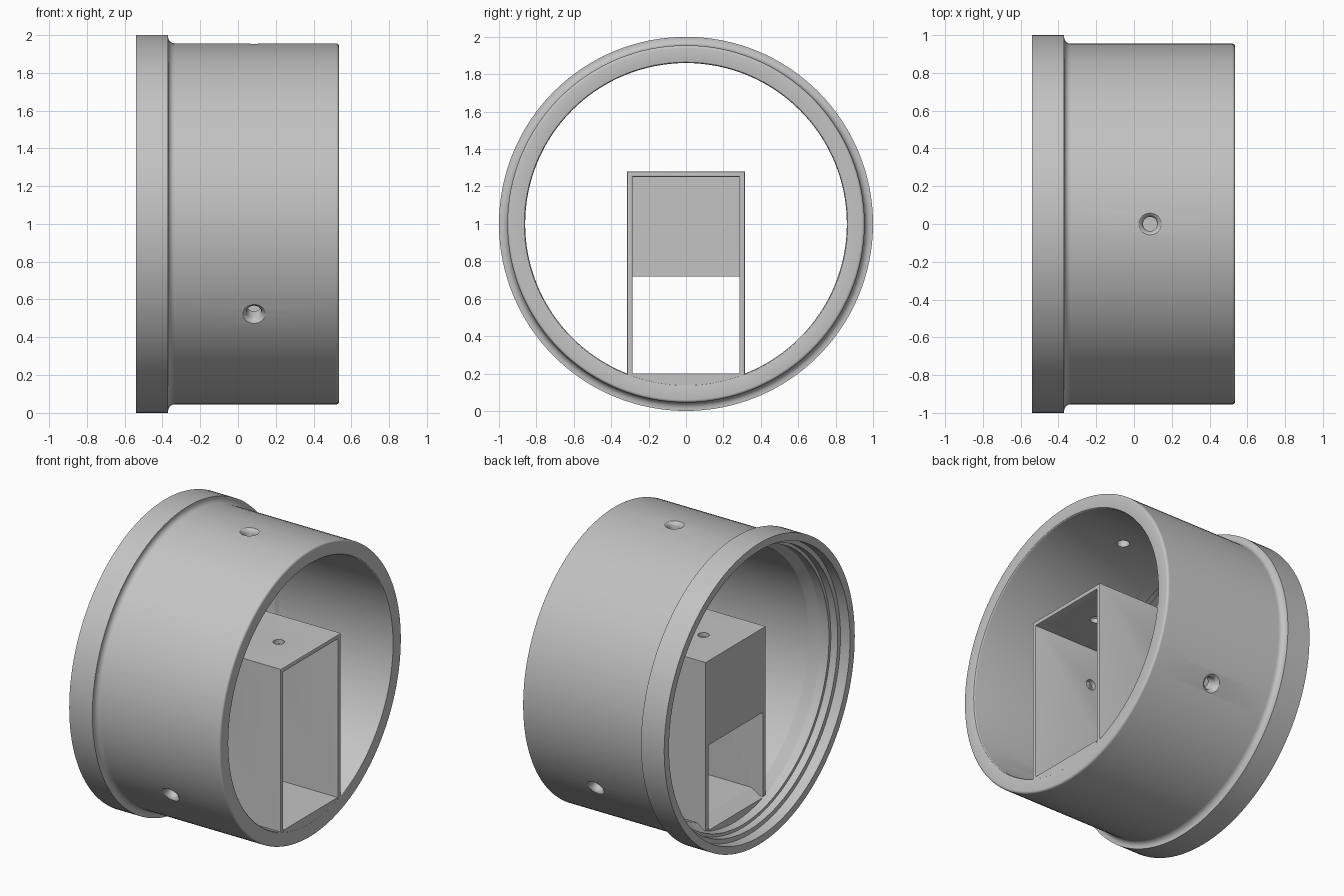
import bpy, bmesh, math
from mathutils import Matrix, Vector

cube = bpy.data.objects.get("Cube")
if cube:
    bpy.data.objects.remove(cube, do_unlink=True)

grey = bpy.data.materials.new("plain_grey")
grey.use_nodes = True
colour = (0.55, 0.55, 0.55, 1)
grey.diffuse_color = colour
grey.node_tree.nodes["Principled BSDF"].inputs["Base Color"].default_value = colour

FRONT, BACK = 0.535, -0.365
AXIS = Matrix.Translation((0, 0, 1)) @ Matrix.Rotation(math.pi / 2, 4, 'Y')


def finish(bm, name, matrix=None):
    if matrix:
        bm.transform(matrix)
    bmesh.ops.recalc_face_normals(bm, faces=bm.faces)
    mesh = bpy.data.meshes.new(name)
    bm.to_mesh(mesh)
    bm.free()
    obj = bpy.data.objects.new(name, mesh)
    bpy.context.collection.objects.link(obj)
    mesh.materials.append(grey)
    return obj


def lathe(name, profile, sides, matrix, closed):
    """Revolve (height, radius) points about local z."""
    bm = bmesh.new()
    rings = []
    for h, r in profile:
        rings.append([bm.verts.new((r * math.cos(2 * math.pi * i / sides),
                                    r * math.sin(2 * math.pi * i / sides), h))
                      for i in range(sides)])
    pairs = list(zip(rings, rings[1:]))
    if closed:
        pairs.append((rings[-1], rings[0]))
    else:
        bm.faces.new(rings[0])
        bm.faces.new(rings[-1])
    for a, b in pairs:
        for i in range(sides):
            j = (i + 1) % sides
            bm.faces.new((a[i], a[j], b[j], b[i]))
    return finish(bm, name, matrix)


def loft(name, sections):
    """Join matching (x, outline) sections into a solid."""
    bm = bmesh.new()
    loops = [[bm.verts.new((x, y, z)) for y, z in outline] for x, outline in sections]
    bm.faces.new(loops[0])
    bm.faces.new(loops[-1])
    for a, b in zip(loops, loops[1:]):
        for i in range(len(a)):
            j = (i + 1) % len(a)
            bm.faces.new((a[i], a[j], b[j], b[i]))
    return finish(bm, name)


def cut(target, cutter):
    mod = target.modifiers.new("hole", 'BOOLEAN')
    mod.operation = 'DIFFERENCE'
    mod.solver = 'EXACT'
    mod.object = cutter
    bpy.context.view_layer.objects.active = target
    bpy.ops.object.modifier_apply(modifier=mod.name)
    bpy.data.objects.remove(cutter, do_unlink=True)


def smooth(obj, angle):
    bpy.ops.object.select_all(action='DESELECT')
    obj.select_set(True)
    bpy.context.view_layer.objects.active = obj
    bpy.ops.object.shade_smooth_by_angle(angle=math.radians(angle))


def arc(cx, cr, radius, start, end, steps=5):
    return [(cx + radius * math.cos(math.radians(start + (end - start) * i / steps)),
             cr + radius * math.sin(math.radians(start + (end - start) * i / steps)))
            for i in range(steps + 1)]


# Flanged ring with a filleted shoulder, rounded rim and stepped bore
profile = [(-0.54, 0.95), (-0.54, 1.0), (-0.37, 1.0)]
profile += arc(-0.335, 0.99, 0.035, 180, 270)
profile += arc(FRONT - 0.015, 0.94, 0.015, 90, 0)
profile += arc(FRONT - 0.01, 0.87, 0.01, 0, -90, 3)
profile += [(-0.3, 0.86), (-0.36, 0.9), (-0.42, 0.9), (-0.42, 0.92),
            (-0.47, 0.92), (-0.47, 0.95)]
ring = lathe("flanged_ring", profile, 128, AXIS, True)

# Three flared radial holes, evenly spaced around the ring
flare = [(0.7, 0.038), (0.925, 0.038), (0.938, 0.042), (0.948, 0.05),
         (0.956, 0.062), (1.1, 0.062)]
for turn in (0, 120, 240):
    place = Matrix.Translation((0.085, 0, 1)) @ Matrix.Rotation(math.radians(turn), 4, 'X')
    cut(ring, lathe("hole_cutter", flare, 32, place, False))
smooth(ring, 30)

# Flat floor filling the bottom of the bore, sloped at the back
def floor_section(top):
    ys = [-0.285 + 0.57 * i / 12 for i in range(13)]
    return [(0.285, top), (-0.285, top)] + [(y, 1 - math.sqrt(0.9 ** 2 - y * y)) for y in ys]


loft("floor", [(FRONT - 0.002, floor_section(0.2)), (-0.28, floor_section(0.2)),
               (BACK + 0.005, floor_section(0.15))])

# Box housing: two sides and a roof, open towards the front
W, T, TOP, LOW = 0.315, 0.03, 1.28, 0.16
outline = [(-W, LOW), (-W, TOP), (W, TOP), (W, LOW),
           (W - T, LOW), (W - T, TOP - T), (T - W, TOP - T), (T - W, LOW)]
housing = loft("housing", [(BACK, outline), (FRONT, outline)])
bm = bmesh.new()
bm.from_mesh(housing.data)
rim = [e for e in bm.edges if all(v.co.x > FRONT - 0.001 for v in e.verts)
       and any(v.co.z > 0.5 for v in e.verts)]
bmesh.ops.bevel(bm, geom=rim, offset=0.008, segments=2, affect='EDGES', profile=0.5)
bm.to_mesh(housing.data)
bm.free()

# Two roof holes and a hole through both sides
for x in (0.3, -0.13):
    cut(housing, lathe("hole_cutter", [(1.2, 0.035), (1.35, 0.035)], 24,
                       Matrix.Translation((x, 0, 0)), False))
cut(housing, lathe("hole_cutter", [(-0.4, 0.035), (0.4, 0.035)], 24,
                   Matrix.Translation((0.1, 0, 1.0)) @ Matrix.Rotation(math.pi / 2, 4, 'X'),
                   False))
smooth(housing, 30)

# Upper back panel between the sides
panel = [(T - W, 0.72), (W - T, 0.72), (W - T, TOP - T), (T - W, TOP - T)]
loft("back_panel", [(BACK, panel), (BACK + T, panel)])
